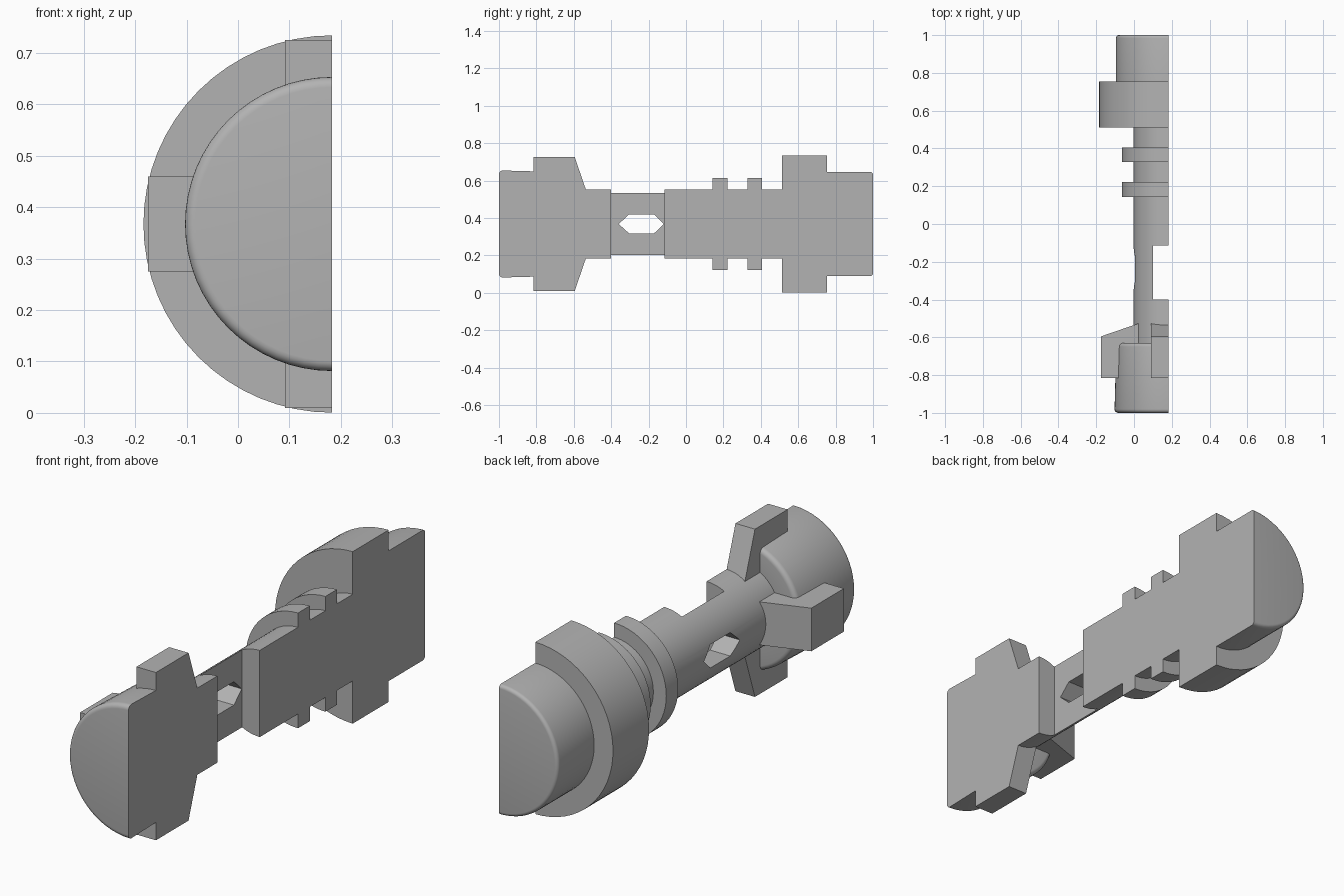
import bpy, bmesh, math
from mathutils import Vector, Matrix

if "Cube" in bpy.data.objects:
    bpy.data.objects.remove(bpy.data.objects["Cube"], do_unlink=True)

AXIS = Vector((0.183, 0, 0.3675))   # turning axis lies on the flat cut side, along y

grey = bpy.data.materials.new("plain grey")
grey.diffuse_color = (0.45, 0.45, 0.45, 1)
grey.use_nodes = True
grey.node_tree.nodes["Principled BSDF"].inputs["Base Color"].default_value = (0.45, 0.45, 0.45, 1)


def finish(bm, name):
    bmesh.ops.recalc_face_normals(bm, faces=bm.faces[:])
    mesh = bpy.data.meshes.new(name)
    bm.to_mesh(mesh)
    bm.free()
    mesh.materials.append(grey)
    obj = bpy.data.objects.new(name, mesh)
    bpy.context.collection.objects.link(obj)
    return obj


def rounded(y, r, size, toward, rising, steps=5):
    """Quarter-round corner of a drum; toward = +1 if the drum lies at larger y."""
    pts = []
    for i in range(steps + 1):
        a = math.pi / 2 * i / steps
        pts.append((y + toward * size * (1 - math.sin(a)), r - size * (1 - math.cos(a))))
    # sin/cos run from the rim to the face, so reverse where needed
    pts = [(y + toward * size * (1 - math.cos(math.pi / 2 * i / steps)),
            r - size * (1 - math.sin(math.pi / 2 * i / steps))) for i in range(steps + 1)]
    return pts if rising else pts[::-1]


def half_turn(name, profile, steps=32):
    """Revolve (y, radius) points by half a turn and close the flat side."""
    bm = bmesh.new()
    verts = [bm.verts.new(AXIS + Vector((0, y, r))) for y, r in profile]
    edges = [bm.edges.new(pair) for pair in zip(verts, verts[1:])]
    bmesh.ops.spin(bm, geom=verts + edges, cent=AXIS, axis=(0, 1, 0),
                   angle=-math.pi, steps=steps)
    bmesh.ops.remove_doubles(bm, verts=bm.verts[:], dist=1e-5)
    bmesh.ops.holes_fill(bm, edges=[e for e in bm.edges if e.is_boundary], sides=0)
    return finish(bm, name)


def prism(name, outline, direction):
    """Extrude a flat outline of 3D points along a direction."""
    bm = bmesh.new()
    face = bm.faces.new([bm.verts.new(p) for p in outline])
    new = bmesh.ops.extrude_face_region(bm, geom=[face])["geom"]
    bmesh.ops.translate(bm, vec=direction, verts=[v for v in new if isinstance(v, bmesh.types.BMVert)])
    return finish(bm, name)


def cut(target, cutter):
    mod = target.modifiers.new(cutter.name, "BOOLEAN")
    mod.operation, mod.solver, mod.object = "DIFFERENCE", "EXACT", cutter
    cutter.hide_render = True
    cutter.hide_set(True)


# Turned body: front drum, shaft with two rings, collar, rear drum
SHAFT, RING, COLLAR = 0.185, 0.246, 0.367
profile = [(-1, 0)]
profile += rounded(-1, 0.286, 0.02, 1, True)
profile += rounded(-0.63, 0.277, 0.02, -1, False)
profile += [(-0.63, SHAFT)]
for start, end, radius in ((0.143, 0.223, RING), (0.328, 0.406, RING), (0.512, 0.755, COLLAR)):
    profile += [(start, SHAFT), (start, radius), (end, radius), (end, SHAFT)]
profile[-1] = (0.755, 0.278)
profile += rounded(1, 0.278, 0.015, -1, False) + [(1, 0)]
body = half_turn("turned_body", profile)

# Flat recess and six-sided slot through the shaft
recess = prism("recess_cutter", [(0.1, y, z) for y, z in
               ((-0.4, 0.1), (-0.115, 0.1), (-0.115, 0.65), (-0.4, 0.65))], (0.2, 0, 0))
slot = prism("slot_cutter", [(-0.1, y, z) for y, z in
             ((-0.36, 0.3675), (-0.305, 0.318), (-0.17, 0.318),
              (-0.118, 0.3675), (-0.17, 0.418), (-0.305, 0.418))], (0.4, 0, 0))
cut(body, recess)
cut(body, slot)

# Three sloped arms around the front drum; upper and lower ones end at the flat side
WIDTH = 0.092
ARM = ((-0.527, 0.16), (-0.595, 0.358), (-0.815, 0.358), (-0.815, 0.16))
for name, turn, width in (("upper_arm", 0, WIDTH), ("side_arm", -90, 2 * WIDTH),
                          ("lower_arm", 180, WIDTH)):
    spin = Matrix.Rotation(math.radians(turn), 3, "Y")
    offset = spin.inverted() @ Vector((-WIDTH, 0, 0)) if turn == 180 else Vector((-WIDTH, 0, 0))
    outline = [AXIS + spin @ (Vector((0, y, r)) + offset) for y, r in ARM]
    direction = Vector((width, 0, 0)) if turn != -90 else spin @ Vector((width, 0, 0))
    prism(name, outline, direction)

# Smooth the turned surfaces, keep the machined edges crisp
bpy.ops.object.select_all(action="DESELECT")
body.select_set(True)
bpy.context.view_layer.objects.active = body
bpy.ops.object.shade_smooth_by_angle(angle=math.radians(30))
